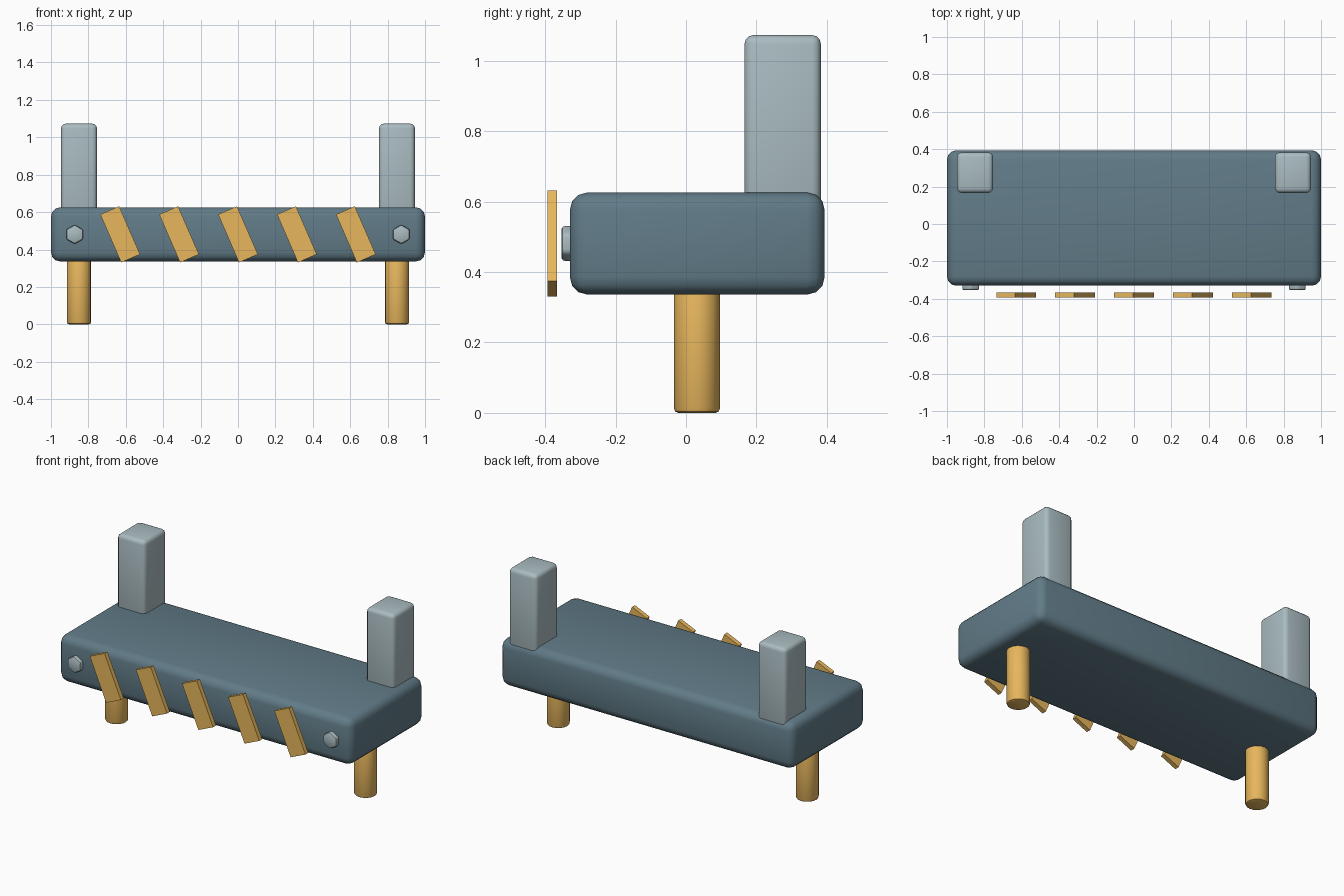
import bpy
from math import radians

if "Cube" in bpy.data.objects:
    bpy.data.objects.remove(bpy.data.objects["Cube"])


def material(name, rgb):
    m = bpy.data.materials.new(name)
    m.diffuse_color = (*rgb, 1)
    m.use_nodes = True
    m.node_tree.nodes["Principled BSDF"].inputs["Base Color"].default_value = m.diffuse_color
    return m


SLATE = material("slate", (0.12, 0.20, 0.245))
STEEL = material("steel", (0.40, 0.50, 0.53))
AMBER = material("amber", (0.80, 0.47, 0.11))


def finish(name, mat, bevel=0.0, segments=3):
    ob = bpy.context.object
    ob.name = name
    ob.data.materials.append(mat)
    bpy.ops.object.transform_apply(location=False, rotation=True, scale=True)
    if bevel:
        mod = ob.modifiers.new("rounded_edges", 'BEVEL')
        mod.width = bevel
        mod.segments = segments
        mod.limit_method = 'ANGLE'
        mod.angle_limit = radians(50)
        bpy.ops.object.modifier_apply(modifier=mod.name)
        bpy.ops.object.shade_smooth_by_angle(angle=radians(35))
    return ob


def box(name, lo, hi, mat, bevel=0.0, tilt=0.0):
    centre = [(a + b) / 2 for a, b in zip(lo, hi)]
    bpy.ops.mesh.primitive_cube_add(size=1, location=centre, rotation=(0, tilt, 0))
    bpy.context.object.scale = [b - a for a, b in zip(lo, hi)]
    return finish(name, mat, bevel)


# Rounded main beam
box("beam", (-1, -0.33, 0.336), (1, 0.394, 0.626), SLATE, 0.05)

for side, s in (("left", -1), ("right", 1)):
    # Upright post at the back corner
    x = 0.85 * s
    box(f"{side}_post", (x - 0.096, 0.166, 0.56), (x + 0.096, 0.383, 1.073), STEEL, 0.025)

    # Round leg
    bpy.ops.mesh.primitive_cylinder_add(vertices=16, radius=0.065, depth=0.38,
                                        location=(x, 0.031, 0.19))
    finish(f"{side}_leg", AMBER, 0.012, 2)

    # Hexagonal bolt head on the front, pointing corner up
    bpy.ops.mesh.primitive_cylinder_add(vertices=6, radius=0.052, depth=0.045,
                                        location=(0.873 * s, -0.3315, 0.481),
                                        rotation=(radians(90), 0, 0))
    bolt = finish(f"{side}_bolt", STEEL, 0.01, 2)

# Slanted warning stripes in front of the beam
for i in range(5):
    x = (i - 2) * 0.315
    box(f"stripe_{i + 1}", (x - 0.055, -0.394, 0.341), (x + 0.055, -0.366, 0.621),
        AMBER, tilt=radians(-23.5))
